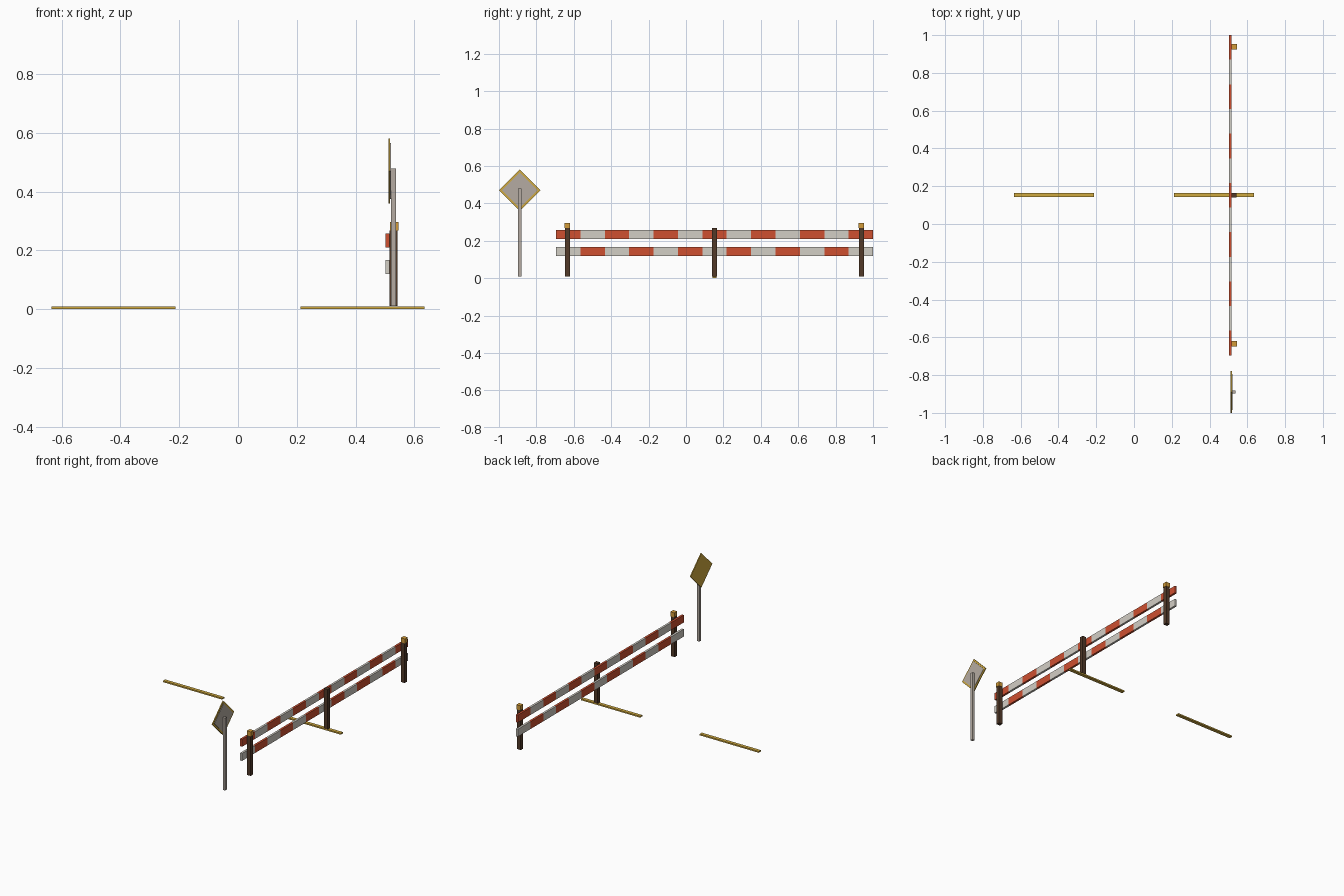
import bpy
import math

if "Cube" in bpy.data.objects:
    bpy.data.objects.remove(bpy.data.objects["Cube"])


def material(name, rgb):
    m = bpy.data.materials.new(name)
    m.diffuse_color = (*rgb, 1)
    m.use_nodes = True
    m.node_tree.nodes["Principled BSDF"].inputs["Base Color"].default_value = m.diffuse_color
    return m


RED = material("barrier_red", (0.62, 0.08, 0.03))
WHITE = material("barrier_white", (0.65, 0.62, 0.56))
BROWN = material("dark_wood", (0.085, 0.042, 0.022))
YELLOW = material("road_yellow", (0.63, 0.40, 0.05))
AMBER = material("lamp_amber", (0.65, 0.33, 0.04))
METAL = material("sign_metal", (0.46, 0.41, 0.36))


def box(name, mat, x, y, z, tilt=0):
    """Box from (min, max) ranges, optionally turned about its x axis."""
    bpy.ops.mesh.primitive_cube_add(size=1, location=[sum(r) / 2 for r in (x, y, z)])
    o = bpy.context.object
    o.name = name
    o.scale = [r[1] - r[0] for r in (x, y, z)]
    o.rotation_euler.x = tilt
    o.data.materials.append(mat)
    return o


# Two striped rails with opposite colour order
Y0, Y1, COUNT = -0.695, 1.0, 13
step = (Y1 - Y0) / COUNT
for label, z, colours in (("upper", (0.21, 0.258), (RED, WHITE)),
                          ("lower", (0.119, 0.167), (WHITE, RED))):
    for i in range(COUNT):
        box(f"{label}_rail_stripe_{i + 1}", colours[i % 2], (0.502, 0.516),
            (Y0 + i * step, Y0 + (i + 1) * step), z)

# Posts behind the rails, with warning lamps on the outer two
for name, y in (("front", -0.634), ("middle", 0.152), ("rear", 0.938)):
    box(f"{name}_post", BROWN, (0.516, 0.543), (y - 0.0125, y + 0.0125), (0.01, 0.268))
    if name != "middle":
        box(f"{name}_lamp", AMBER, (0.517, 0.546), (y - 0.0145, y + 0.0145), (0.267, 0.296))

# Painted ground strips
for name, s in (("left", -1), ("right", 1)):
    box(f"{name}_ground_strip", YELLOW, sorted((s * 0.213, s * 0.635)),
        (0.142, 0.164), (0, 0.009))

# Diamond sign: yellow plate, smaller metal backing, square pole
SY, SZ = -0.889, 0.47
for name, mat, x, half_diagonal in (("sign_plate", YELLOW, (0.512, 0.518), 0.111),
                                    ("sign_backing", METAL, (0.517, 0.5205), 0.095)):
    h = half_diagonal / math.sqrt(2)
    box(name, mat, x, (SY - h, SY + h), (SZ - h, SZ + h), math.pi / 4)
box("sign_pole", METAL, (0.520, 0.537), (SY - 0.0085, SY + 0.0085), (0.01, 0.478))
